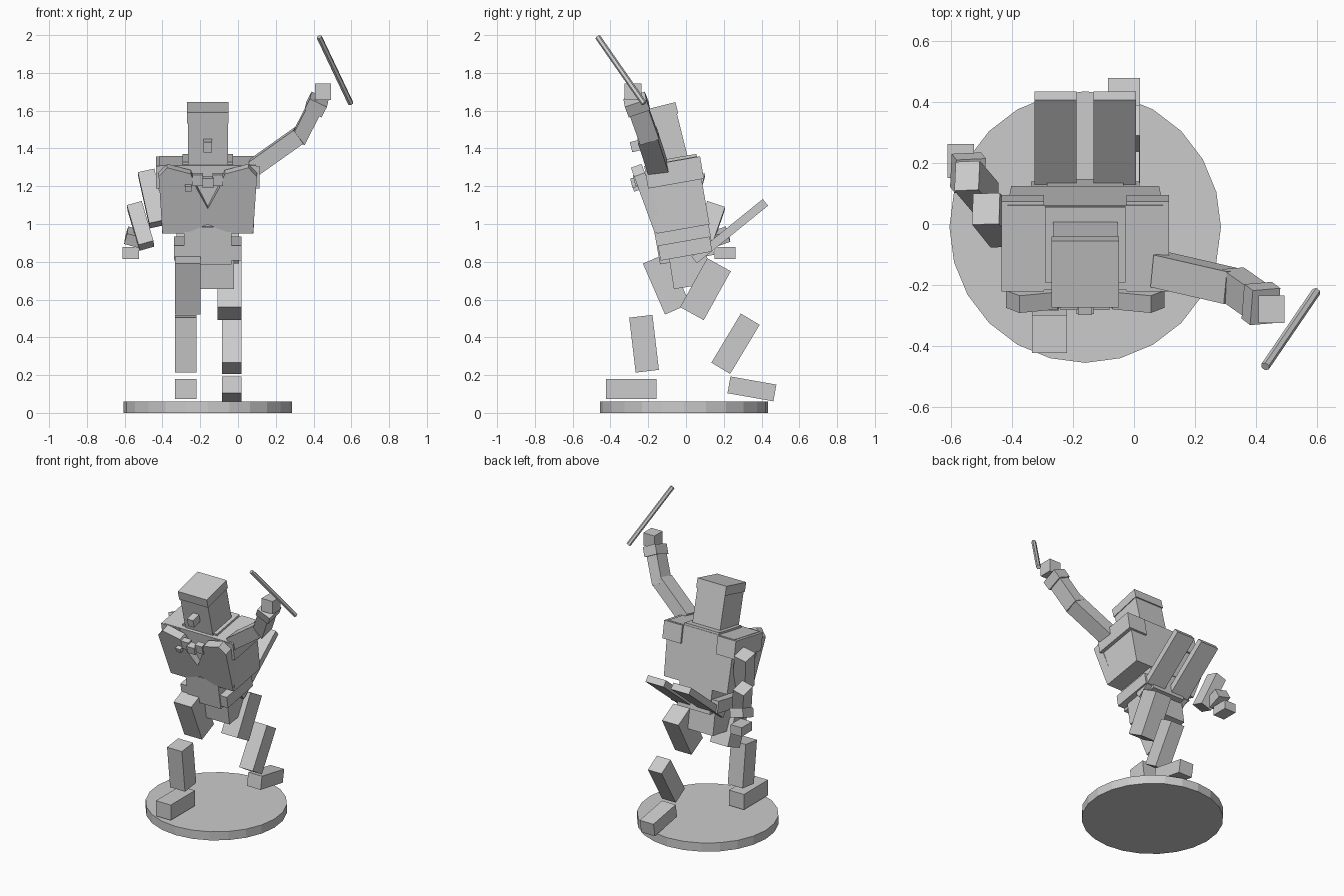
import bpy, bmesh
from math import radians
from mathutils import Vector, Matrix

if "Cube" in bpy.data.objects:
    bpy.data.objects.remove(bpy.data.objects["Cube"])

CX = -0.16  # body centre line


def mesh_object(name, bm, matrix):
    bmesh.ops.recalc_face_normals(bm, faces=bm.faces[:])
    me = bpy.data.meshes.new(name)
    bm.to_mesh(me)
    bm.free()
    ob = bpy.data.objects.new(name, me)
    ob.matrix_world = matrix
    bpy.context.collection.objects.link(ob)
    return ob


def box(name, centre, size, lean=0, taper=1.0):
    """Box leaning forward by `lean` degrees; taper scales the bottom width."""
    bm = bmesh.new()
    bmesh.ops.create_cube(bm, size=1)
    for v in bm.verts:
        if v.co.z < 0:
            v.co.x *= taper
        v.co = Vector(a * b for a, b in zip(v.co, size))
    return mesh_object(name, bm, Matrix.Translation(centre) @ Matrix.Rotation(radians(lean), 4, 'X'))


def bar(name, start, end, w, d):
    """Box running from start to end."""
    a, b = Vector(start), Vector(end)
    bm = bmesh.new()
    bmesh.ops.create_cube(bm, size=1)
    bmesh.ops.scale(bm, vec=(w, d, (b - a).length), verts=bm.verts)
    q = Vector((0, 0, 1)).rotation_difference(b - a)
    return mesh_object(name, bm, Matrix.Translation((a + b) / 2) @ q.to_matrix().to_4x4())


def cylinder(name, start, end, r, sides):
    a, b = Vector(start), Vector(end)
    bm = bmesh.new()
    bmesh.ops.create_cone(bm, cap_ends=True, segments=sides, radius1=r, radius2=r, depth=(b - a).length)
    q = Vector((0, 0, 1)).rotation_difference(b - a)
    return mesh_object(name, bm, Matrix.Translation((a + b) / 2) @ q.to_matrix().to_4x4())


def plate(name, pts, depth, matrix):
    """Profile in x-z extruded towards +y."""
    bm = bmesh.new()
    f = bm.faces.new([bm.verts.new((x, 0, z)) for x, z in pts])
    ext = bmesh.ops.extrude_face_region(bm, geom=[f])
    verts = [v for v in ext['geom'] if isinstance(v, bmesh.types.BMVert)]
    bmesh.ops.translate(bm, vec=(0, depth, 0), verts=verts)
    return mesh_object(name, bm, matrix)


# Round stand
cylinder("stand", (CX, -0.01, 0), (CX, -0.01, 0.06), 0.445, 24)

# Legs
box("front_foot", (-0.277, -0.29, 0.127), (0.114, 0.265, 0.106))
box("front_shin", (-0.277, -0.222, 0.366), (0.114, 0.124, 0.293), 6.7)
box("front_thigh", (-0.266, -0.104, 0.684), (0.136, 0.143, 0.294), 23.5)
box("back_foot", (-0.033, 0.349, 0.127), (0.105, 0.247, 0.09), -10)
box("back_shin", (-0.033, 0.262, 0.366), (0.105, 0.116, 0.303), -31)
box("back_thigh", (-0.045, 0.103, 0.655), (0.125, 0.143, 0.296), -29)

# Hips, belt and belly
box("hips", (CX, 0.02, 0.765), (0.28, 0.2, 0.19), 9)
box("belt", (CX, -0.005, 0.87), (0.355, 0.278, 0.081), 10)
box("belly", (CX, -0.012, 0.91), (0.25, 0.29, 0.2), 10)

# Chest, narrower at the bottom
box("chest", (CX, -0.046, 1.154), (0.51, 0.282, 0.366), 10, 0.95)
box("collar", (CX, -0.062, 1.315), (0.265, 0.25, 0.07), 10)

# Mirrored coat parts: lapel panels, shoulder pads, tails, bow
profile = [(0.24, 0), (0.12, 0), (0, 0.05), (0, 0.14), (0.06, 0.255),
           (0.09, 0.335), (0.215, 0.37), (0.26, 0.32)]
for side, s in (("left", 1), ("right", -1)):
    plate("coat_panel_" + side, [(s * x, z) for x, z in profile], 0.06,
          Matrix.Translation((CX, -0.165, 0.95)) @ Matrix.Rotation(radians(20), 4, 'X'))
    box("shoulder_" + side, (CX + s * 0.205, -0.063, 1.273), (0.14, 0.3, 0.12), 10)
    box("coat_tail_" + side, (CX + s * 0.097, 0.232, 0.962), (0.138, 0.485, 0.045), 39)
    box("bow_wing_" + side, (CX + s * 0.053, -0.255, 1.235), (0.055, 0.04, 0.06), 14)
box("bow_knot", (CX, -0.265, 1.222), (0.058, 0.05, 0.052), 14)
box("medal", (-0.263, -0.265, 1.19), (0.036, 0.03, 0.03), 20)

# Head
box("head", (CX, -0.117, 1.426), (0.212, 0.21, 0.278), 14)
box("cap", (CX, -0.157, 1.588), (0.222, 0.224, 0.062), 14)
box("nose", (CX, -0.257, 1.415), (0.046, 0.07, 0.055), 14)

# Raised arm with baton
bar("raised_upper_arm", (0.085, -0.15, 1.3), (0.325, -0.205, 1.47), 0.088, 0.108)
bar("raised_forearm", (0.32, -0.195, 1.45), (0.42, -0.265, 1.645), 0.08, 0.105)
bar("raised_cuff", (0.402, -0.25, 1.605), (0.43, -0.271, 1.66), 0.1, 0.12)
box("raised_hand", (0.45, -0.28, 1.7), (0.085, 0.09, 0.088))
cylinder("baton", (0.43, -0.467, 1.99), (0.597, -0.222, 1.638), 0.015, 6)

# Lowered arm
bar("lowered_upper_arm", (-0.425, -0.025, 1.0), (-0.485, 0.05, 1.27), 0.09, 0.105)
bar("lowered_forearm", (-0.485, 0.085, 0.885), (-0.547, 0.158, 1.095), 0.082, 0.1)
bar("lowered_cuff", (-0.552, 0.178, 0.9), (-0.536, 0.158, 0.955), 0.1, 0.115)
box("lowered_hand", (-0.568, 0.207, 0.846), (0.086, 0.112, 0.062))
